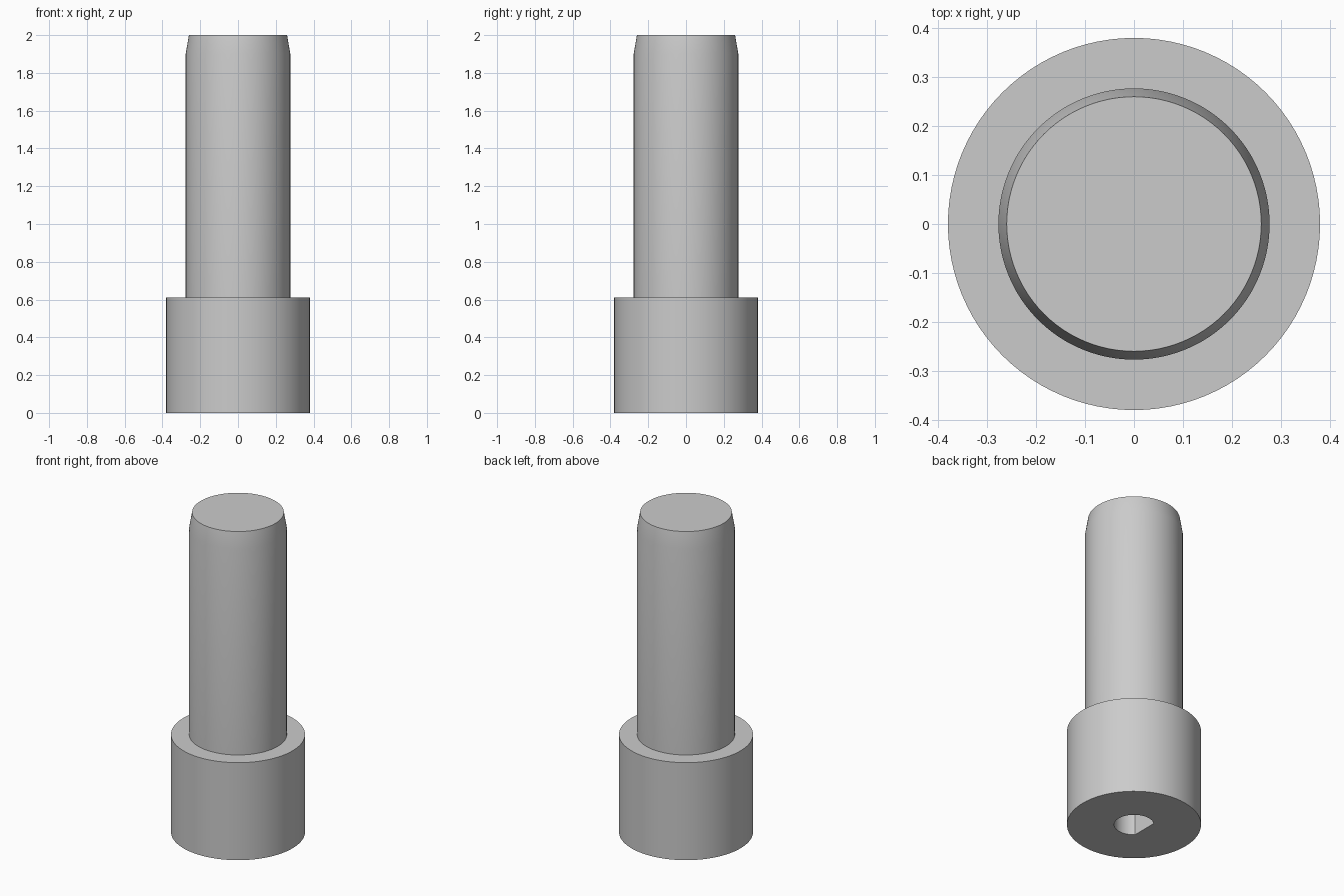
import bpy, bmesh
from math import pi, cos, sin, acos, radians

cube = bpy.data.objects.get("Cube")
if cube:
    bpy.data.objects.remove(cube, do_unlink=True)

SEGMENTS = 96
HEAD_R, HEAD_TOP = 0.38, 0.61
PIN_R, TIP_R, TAPER_Z, TOP_Z = 0.277, 0.26, 1.9, 2.0
HOLE_R, FLAT_X, HOLE_DEPTH = 0.113, -0.077, 0.6

grey = bpy.data.materials.new("plain_grey")
grey.use_nodes = True
grey.diffuse_color = (0.6, 0.6, 0.6, 1)
grey.node_tree.nodes["Principled BSDF"].inputs["Base Color"].default_value = (0.6, 0.6, 0.6, 1)


def make_object(name, bm):
    bmesh.ops.recalc_face_normals(bm, faces=bm.faces)
    mesh = bpy.data.meshes.new(name)
    bm.to_mesh(mesh)
    bm.free()
    mesh.materials.append(grey)
    obj = bpy.data.objects.new(name, mesh)
    bpy.context.collection.objects.link(obj)
    return obj


def stack(bm, outlines):
    """Join equal-length outlines given as (points, z) and cap both ends."""
    rings = [[bm.verts.new((x, y, z)) for x, y in pts] for pts, z in outlines]
    count = len(rings[0])
    for low, high in zip(rings, rings[1:]):
        for i in range(count):
            j = (i + 1) % count
            bm.faces.new((low[i], low[j], high[j], high[i]))
    bm.faces.new(rings[0][::-1])
    bm.faces.new(rings[-1])


def circle(radius):
    angles = [2 * pi * i / SEGMENTS for i in range(SEGMENTS)]
    return [(radius * cos(a), radius * sin(a)) for a in angles]


# Stepped round body: wide head, pin and tapered tip
bm = bmesh.new()
stack(bm, [(circle(HEAD_R), 0), (circle(HEAD_R), HEAD_TOP),
           (circle(PIN_R), HEAD_TOP), (circle(PIN_R), TAPER_Z),
           (circle(TIP_R), TOP_Z)])
body = make_object("stepped_pin", bm)

# D-shaped blind shaft hole in the underside, flat towards -x
limit = acos(FLAT_X / HOLE_R)
steps = 48
arc = [-limit + 2 * limit * i / steps for i in range(steps + 1)]
outline = [(HOLE_R * cos(a), HOLE_R * sin(a)) for a in arc]
bm = bmesh.new()
stack(bm, [(outline, -0.1), (outline, HOLE_DEPTH)])
cutter = make_object("shaft_hole_cutter", bm)
cutter.hide_render = True

cut = body.modifiers.new("shaft_hole", "BOOLEAN")
cut.operation = "DIFFERENCE"
cut.solver = "EXACT"
cut.object = cutter

bpy.ops.object.select_all(action="DESELECT")
body.select_set(True)
bpy.context.view_layer.objects.active = body
bpy.ops.object.modifier_apply(modifier=cut.name)
bpy.data.objects.remove(cutter, do_unlink=True)
bpy.ops.object.shade_smooth_by_angle(angle=radians(30))
